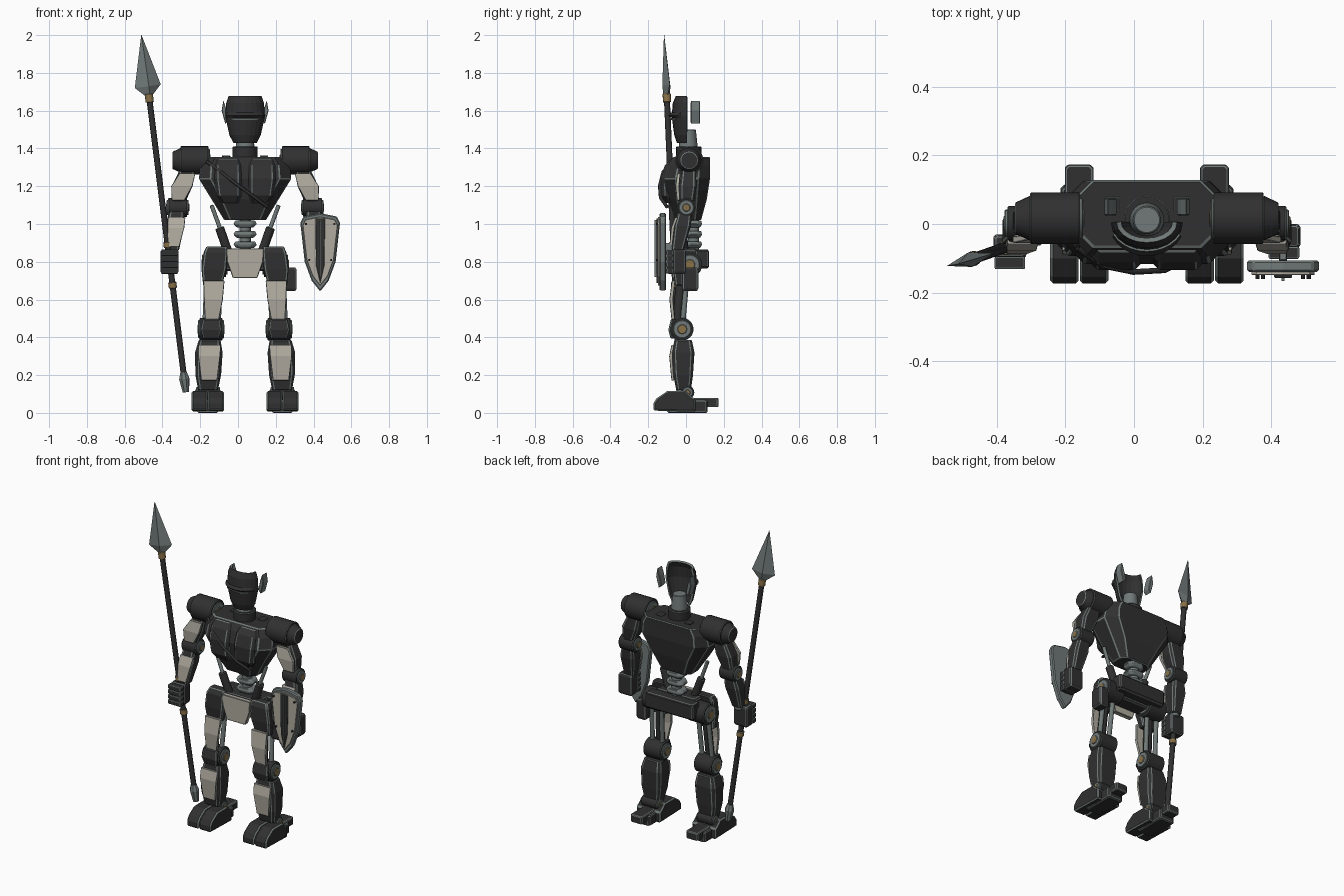
import bpy, bmesh, math
from mathutils import Vector

if "Cube" in bpy.data.objects:
    bpy.data.objects.remove(bpy.data.objects["Cube"])

CX = 0.0375  # the body's own middle


def mat(name, *c):
    m = bpy.data.materials.new(name)
    m.diffuse_color = (*c, 1)
    m.use_nodes = True
    m.node_tree.nodes["Principled BSDF"].inputs["Base Color"].default_value = m.diffuse_color
    return m


BLACK = mat("black armour", .030, .030, .031)
GREY = mat("steel grey", .165, .195, .19)
CREAM = mat("cream plate", .44, .41, .35)
GOLD = mat("brass", .25, .165, .065)


def X(s, off):
    return CX + s * off


def finish(name, bm, m, bevel=.0035, smooth=False):
    bmesh.ops.recalc_face_normals(bm, faces=bm.faces)
    me = bpy.data.meshes.new(name)
    bm.to_mesh(me)
    bm.free()
    me.materials.append(m)
    me.materials.append(GREY)
    if smooth:
        me.shade_smooth()
        me.set_sharp_from_angle(angle=math.radians(35))
    o = bpy.data.objects.new(name, me)
    bpy.context.collection.objects.link(o)
    if bevel:
        b = o.modifiers.new("edge trim", 'BEVEL')
        b.width, b.segments, b.material = bevel, 1, 1
        b.limit_method, b.angle_limit = 'ANGLE', math.radians(38)
    return o


def skin(bm, rings):
    for a, b in zip(rings, rings[1:]):
        for i in range(len(a)):
            j = (i + 1) % len(a)
            bm.faces.new((a[i], a[j], b[j], b[i]))
    bm.faces.new(rings[0])
    bm.faces.new(rings[-1])


def loft(name, rings, m=BLACK, c=.3, bevel=.0035):
    """Chamfered rectangles (z, cx, cy, half width, half depth) skinned upward."""
    bm = bmesh.new()
    loops = []
    for z, x, y, w, d in rings:
        k = c * min(w, d)
        pts = [(w, d - k), (w - k, d), (k - w, d), (-w, d - k),
               (-w, k - d), (k - w, -d), (w - k, -d), (w, k - d)]
        loops.append([bm.verts.new((x + px, y + py, z)) for px, py in pts])
    skin(bm, loops)
    return finish(name, bm, m, bevel)


def box(name, x0, x1, y0, y1, z0, z1, m=BLACK, c=.2):
    x, y, w, d = (x0 + x1) / 2, (y0 + y1) / 2, (x1 - x0) / 2, (y1 - y0) / 2
    k = .1 * (z1 - z0)
    e = min(k, w * .2, d * .2)
    return loft(name, [(z0, x, y, w - e, d - e), (z0 + k, x, y, w, d),
                       (z1 - k, x, y, w, d), (z1, x, y, w - e, d - e)], m, c, .002)


def rod(name, a, b, r0, r1=None, m=BLACK, n=24, bevel=.003):
    a, b = Vector(a), Vector(b)
    r1 = r0 if r1 is None else r1
    q = (b - a).to_track_quat('Z', 'Y')
    bm = bmesh.new()
    ring = [[bm.verts.new(p + q @ Vector((r * math.cos(t), r * math.sin(t), 0)))
             for t in [2 * math.pi * i / n for i in range(n)]] for p, r in ((a, r0), (b, r1))]
    skin(bm, ring)
    return finish(name, bm, m, bevel, n > 10)


def prism(name, pts, axis, a, b, m=BLACK, bevel=.003):
    """Outline in xz (axis y) or yz (axis x), extruded from a to b."""
    bm = bmesh.new()
    put = (lambda p, t: (p[0], t, p[1])) if axis == 'y' else (lambda p, t: (t, p[0], p[1]))
    skin(bm, [[bm.verts.new(put(p, t)) for p in pts] for t in (a, b)])
    return finish(name, bm, m, bevel)


def joint(name, s, off, y, z, r, h):
    """Black drum across x with stepped grey and brass end caps."""
    for part, k, ext, m in (("drum", 1, 0, BLACK), ("cap", .8, .008, GREY), ("pin", .42, .012, GOLD)):
        rod(f"{name}_{part}", (X(s, off - h - ext), y, z), (X(s, off + h + ext), y, z), r * k, None, m)


def shell(name, rows, sweep, thick, n=10, m=BLACK):
    """Curved sheet open at the back; rows are (z, half width, depth)."""
    bm = bmesh.new()
    g = [[bm.verts.new((CX + w * math.sin(t), .004 - d * math.cos(t), z))
          for t in [math.radians(sweep) * (i / n - .5) for i in range(n + 1)]] for z, w, d in rows]
    for a, b in zip(g, g[1:]):
        for i in range(n):
            bm.faces.new((a[i], a[i + 1], b[i + 1], b[i]))
    o = finish(name, bm, m, 0)
    s = o.modifiers.new("thickness", 'SOLIDIFY')
    s.thickness, s.offset, s.material_offset_rim = thick, -1, 1


# Head: open mask, brow, neck and side fins
shell("face_mask", [(1.43, .062, .052), (1.47, .083, .066), (1.57, .105, .08),
                    (1.64, .1, .074), (1.677, .088, .058)], 180, .014)
shell("brow", [(1.565, .109, .086), (1.575, .111, .098), (1.59, .108, .084)], 130, .012)
shell("eye_line", [(1.552, .103, .080), (1.560, .105, .082)], 90, .004, m=GREY)
rod("neck", (CX, .012, 1.36), (CX, .012, 1.5), .055, .04, GREY)
rod("collar", (CX, .015, 1.35), (CX, .015, 1.41), .067)
for s in (-1, 1):
    prism("head_fin", [(X(s, o), z) for o, z in
          ((.088, 1.55), (.105, 1.53), (.124, 1.60), (.115, 1.655), (.1, 1.61))], 'y', .025, .075, GREY)

# Torso
loft("torso", [(1.02, CX, .015, .11, .065), (1.13, CX, .005, .177, .105), (1.24, CX, .005, .245, .122),
               (1.31, CX, .015, .235, .112), (1.355, CX, .03, .205, .098)], c=.5, bevel=.005)
for s in (-1, 1):
    loft("breast_plate", [(1.11, X(s, .08), -.085, .045, .02), (1.15, X(s, .085), -.1, .066, .03),
                          (1.24, X(s, .09), -.1, .075, .034), (1.31, X(s, .09), -.085, .07, .028),
                          (1.345, X(s, .09), -.06, .06, .02)], c=.6)
    box("collar_block", X(s, .1) - .022, X(s, .1) + .022, .035, .08, 1.35, 1.362)

# Diagonal chest strap
cu = bpy.data.curves.new("chest_strap", 'CURVE')
cu.dimensions, cu.bevel_depth, cu.bevel_resolution = '3D', .009, 1
sp = cu.splines.new('POLY')
path = [(-.165, -.07, 1.33), (-.09, -.122, 1.275), (0, -.14, 1.205), (.09, -.135, 1.14), (.156, -.1, 1.09)]
sp.points.add(len(path) - 1)
for p, v in zip(sp.points, path):
    p.co = (*v, 1)
cu.materials.append(BLACK)
bpy.context.collection.objects.link(bpy.data.objects.new("chest_strap", cu))

# Waist: vertebrae, pistons and pelvis
rod("spine", (CX, .04, .85), (CX, .04, 1.04), .03, None, GREY)
for z in (.89, .945, 1.0):
    loft("vertebra", [(z - .018, CX, .04, .045, .035), (z, CX, .04, .062, .045),
                      (z + .018, CX, .04, .052, .04)], GREY, .5)
box("pelvis", CX - .14, CX + .14, -.045, .06, .75, .87)
box("pelvis_back", CX - .17, CX + .17, .05, .122, .765, .865)
prism("pelvis_plate", [(CX + x, z) for x, z in ((-.1, .87), (.1, .87), (.095, .8), (.065, .715),
                                                (-.065, .715), (-.095, .8))], 'y', -.075, -.045, CREAM)

for s in (-1, 1):
    rod("piston_sleeve", (X(s, .09), -.01, .85), (X(s, .135), -.02, .98), .024)
    rod("piston_rod", (X(s, .13), -.02, .97), (X(s, .178), -.02, 1.1), .011, None, GREY)

    # Arms
    joint("shoulder", s, .268, .017, 1.337, .075, .073)
    rod("shoulder_end", (X(s, .34), .017, 1.337), (X(s, .385), .017, 1.337), .066, .045)
    loft("upper_arm", [(1.11, X(s, .355), .003, .036, .036), (1.2, X(s, .333), .01, .055, .045),
                       (1.29, X(s, .303), .015, .042, .038)])
    loft("upper_arm_plate", [(1.125, X(s, .355), -.04, .034, .008), (1.2, X(s, .335), -.046, .056, .01),
                             (1.268, X(s, .305), -.038, .042, .008)], CREAM)
    joint("elbow", s, .357, .002, 1.087, .05, .05)
    loft("forearm", [(.86, X(s, .384), -.045, .034, .032), (.99, X(s, .372), -.02, .05, .046),
                     (1.07, X(s, .362), -.005, .04, .038)])
    loft("forearm_plate", [(.88, X(s, .378), -.08, .03, .008), (.98, X(s, .368), -.07, .046, .009),
                           (1.035, X(s, .362), -.05, .046, .008)], CREAM)
    dy = .03 if s > 0 else 0
    hx = X(s, .4)
    rod("wrist", (X(s, .385), -.045, .84), (X(s, .384), -.045, .89), .027, None, GREY)
    box("palm", hx - .048, hx + .048, -.1 + dy, -.03 + dy, .735, .866)
    for i in range(4):
        box("finger", hx - .045, hx + .045, -.132 + dy, -.095 + dy, .738 + .032 * i, .766 + .032 * i)

    # Hips and thighs
    joint("hip", s, .16, .02, .785, .066, .06)
    loft("hip_guard", [(.675, X(s, .172), -.035, .05, .022), (.76, X(s, .165), -.04, .066, .03),
                       (.85, X(s, .155), -.04, .064, .03), (.88, X(s, .15), -.03, .055, .025)])
    loft("thigh_plate", [(.495, X(s, .175), -.068, .037, .009), (.6, X(s, .168), -.078, .05, .01),
                         (.7, X(s, .165), -.066, .056, .009)], CREAM)
    for dx, y, r, m in ((-.035, .0, .014, GREY), (.035, .0, .014, GREY), (0, -.03, .026, BLACK)):
        rod("thigh_strut", (X(s, .178 + dx), y - .02, .45), (X(s, .165 + dx), y + .01, .77), r, None, m)

    # Knees, shins and feet
    joint("knee", s, .18, -.02, .443, .06, .06)
    loft("knee_cap", [(.395, X(s, .18), -.07, .042, .012), (.44, X(s, .18), -.078, .055, .016),
                      (.495, X(s, .178), -.068, .045, .012)])
    loft("shin", [(.12, X(s, .196), -.012, .052, .038), (.2, X(s, .195), -.015, .068, .052),
                  (.32, X(s, .192), -.015, .073, .06), (.385, X(s, .188), -.015, .058, .046)])
    loft("shin_plate", [(.172, X(s, .19), -.07, .042, .007), (.3, X(s, .19), -.08, .058, .009),
                        (.36, X(s, .188), -.07, .06, .007)], CREAM)
    joint("ankle", s, .197, .008, .108, .036, .055)
    for t in (-1, 1):
        x = X(s, .1975) + t * .0435
        prism("toe", [(-.173, .012), (-.173, .05), (-.155, .078), (-.1, .115), (0, .115), (.03, .085),
                      (.05, .075), (.05, .006)], 'x', x - .0415, x + .0415, bevel=.008)
    f = X(s, .1975)
    box("heel_sole", f - .055, f + .055, -.1, .115, 0, .07)
    box("heel", f - .042, f + .042, .03, .173, .03, .08)

box("thigh_pouch", .245, .31, -.02, .065, .645, .77)

# Shield: half outline mirrored, then scaled inward for the cream face
SX, SZ = .435, .9
half = [(0, 1.057), (.088, 1.04), (.105, 1.005), (.082, .8), (.045, .7), (0, .643)]
outline = half + [(-x, z) for x, z in half[-2:0:-1]]


def shield_layer(name, k, y0, y1, m, bevel):
    prism(name, [(SX + x * k, SZ + (z - SZ) * k) for x, z in outline], 'y', y0, y1, m, bevel)


shield_layer("shield_base", 1, -.14, -.106, GREY, .006)
shield_layer("shield_face", .88, -.149, -.138, CREAM, .002)
prism("shield_stripe", [(SX + x, z) for x, z in ((-.026, 1.03), (.026, 1.03), (.022, .78), (0, .685),
                                                 (-.022, .78))], 'y', -.157, -.147, BLACK, .002)
prism("shield_ridge", [(SX - .004, 1.02), (SX + .004, 1.02), (SX + .004, .72), (SX - .004, .72)],
      'y', -.166, -.155, GREY, 0)
for x, z in ((-.075, 1.0), (.075, 1.0), (-.058, .81), (.058, .81)):
    rod("shield_rivet", (SX + x, -.145, z), (SX + x, -.16, z), .006, None, BLACK, 8, 0)
box("shield_grip", SX - .012, SX + .012, -.108, -.07, .74, .9, GREY)


# Spear along one leaning line
def on_spear(z):
    t = z - 1.66
    return Vector((-.469 - .12 * t * 1.04, -.101 - .044 * t, z))


rod("spear_shaft", on_spear(.18), on_spear(1.68), .016, None, BLACK, 12, 0)
for z0, z1 in ((1.645, 1.69), (.875, .905), (.66, .692)):
    rod("spear_collar", on_spear(z0), on_spear(z1), .022, None, GOLD, 12, .002)
bm = bmesh.new()
rings = []
for z, w, d in ((1.68, .02, .018), (1.73, .071, .022), (2.0, .001, .001)):
    p, a = on_spear(z), math.radians(15)
    u, v = Vector((math.cos(a), math.sin(a), .14)), Vector((-math.sin(a), math.cos(a), 0))
    rings.append([bm.verts.new(p + q) for q in (u * w, v * d, -u * w, -v * d)])
skin(bm, rings)
finish("spear_blade", bm, GREY, 0)
rod("spear_butt_top", on_spear(.18), on_spear(.215), .029, .018, GREY, 8, 0)
rod("spear_butt", on_spear(.11), on_spear(.18), .018, .029, GREY, 8, 0)
